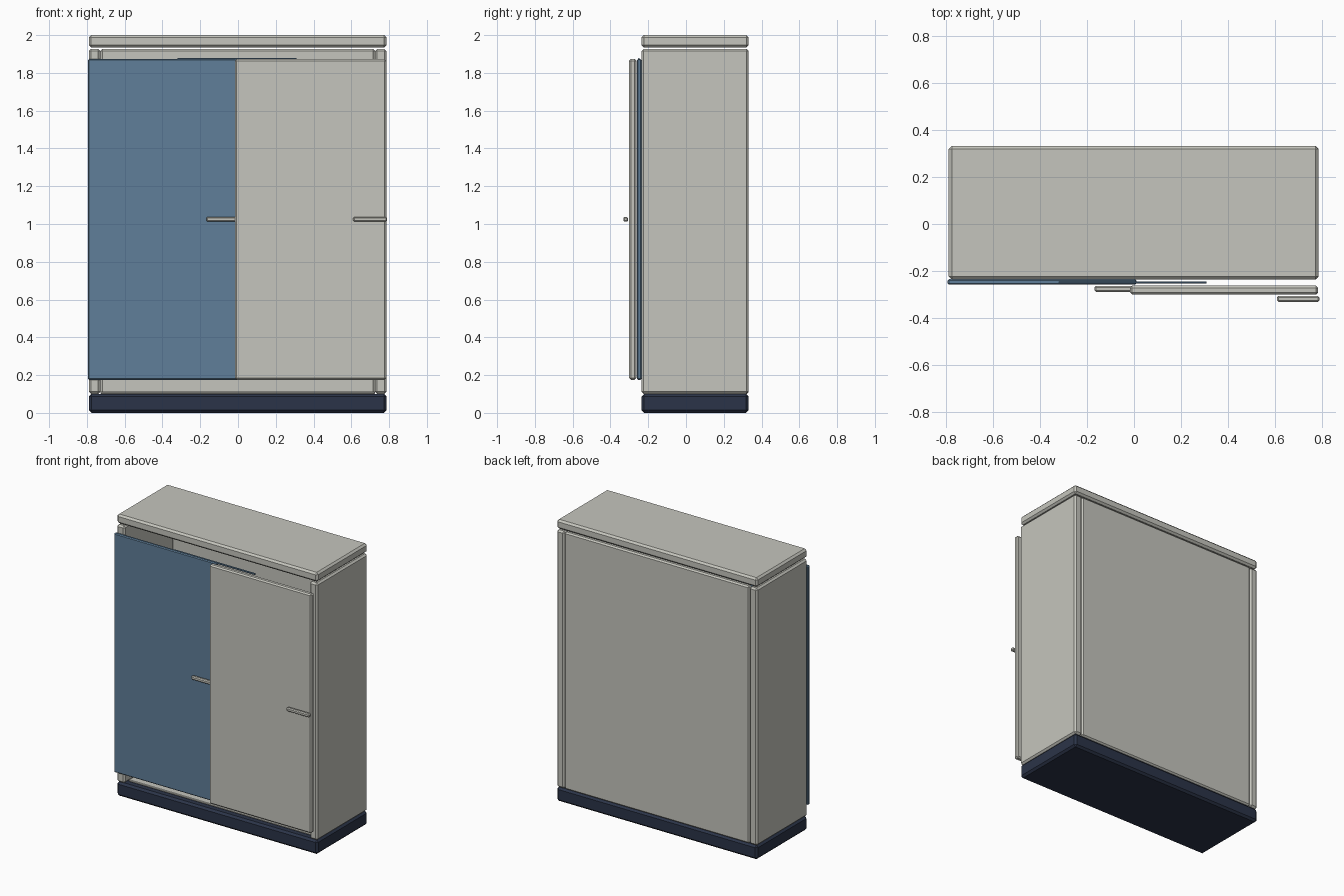
import bpy

if "Cube" in bpy.data.objects:
    bpy.data.objects.remove(bpy.data.objects["Cube"])


def material(name, color):
    m = bpy.data.materials.new(name)
    m.diffuse_color = (*color, 1)
    m.use_nodes = True
    m.node_tree.nodes["Principled BSDF"].inputs["Base Color"].default_value = m.diffuse_color
    return m


cream = material("warm_grey", (0.56, 0.56, 0.51))
blue = material("slate_blue", (0.115, 0.21, 0.32))
navy = material("dark_navy", (0.024, 0.034, 0.065))


def board(name, x, y, z, mat, bevel=0.012):
    """Chamfered flat-sided board between the given (min, max) ranges."""
    size = [b - a for a, b in (x, y, z)]
    bpy.ops.mesh.primitive_cube_add(size=1, location=[(a + b) / 2 for a, b in (x, y, z)])
    ob = bpy.context.object
    ob.name = name
    ob.scale = size
    bpy.ops.object.transform_apply(location=False, rotation=False, scale=True)
    ob.data.materials.append(mat)
    mod = ob.modifiers.new("chamfer", 'BEVEL')
    mod.width = bevel
    mod.segments = 1
    return ob


# Carcass
DEPTH = (-0.236, 0.332)
WIDTH = (-0.79, 0.787)
board("plinth", WIDTH, DEPTH, (0.0, 0.1), navy, 0.014)
board("top_board", WIDTH, DEPTH, (1.935, 2.0), cream, 0.013)
board("left_side", (-0.79, -0.728), DEPTH, (0.1, 1.927), cream)
board("right_side", (0.725, 0.787), DEPTH, (0.1, 1.927), cream)
board("back_panel", (-0.728, 0.725), (0.295, 0.331), (0.1, 1.927), cream, 0.01)
board("floor_board", (-0.728, 0.725), (-0.19, 0.295), (0.1, 0.113), cream, 0.004)

# Sliding doors and the guide rail above them
board("rear_door", (-0.795, 0.01), (-0.259, -0.235), (0.175, 1.873), blue, 0.006)
board("front_door", (-0.017, 0.785), (-0.301, -0.263), (0.175, 1.873), cream, 0.009)
board("guide_rail", (-0.32, 0.31), (-0.253, -0.245), (1.867, 1.879), blue, 0.002)

# Bar handles
for name, x0, y0 in (("rear_door_handle", -0.168, -0.289), ("front_door_handle", 0.61, -0.332)):
    board(name, (x0, x0 + 0.18), (y0, y0 + 0.025), (1.012, 1.037), cream, 0.006)
